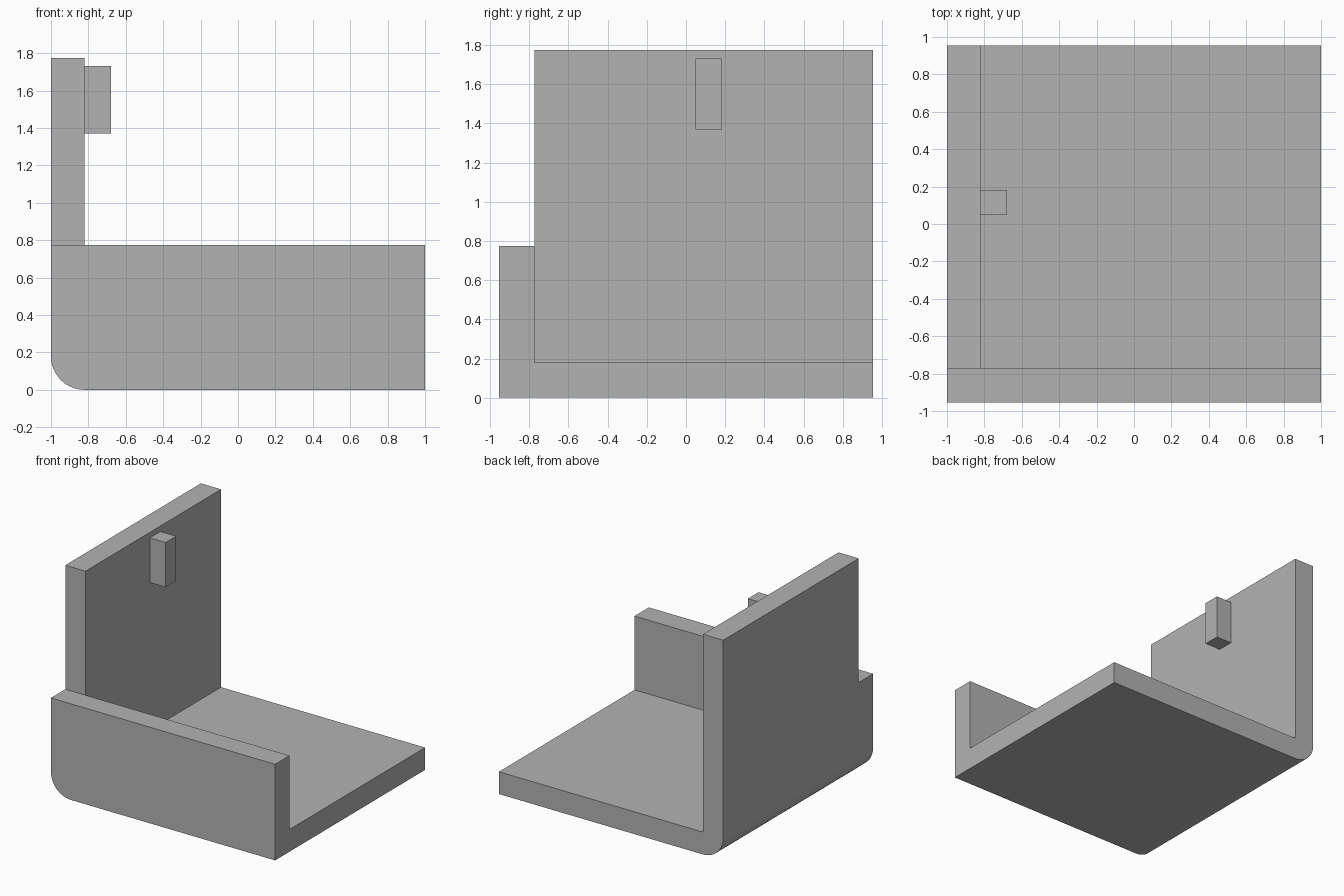
import bpy
import bmesh
from math import pi, sin, cos

if "Cube" in bpy.data.objects:
    bpy.data.objects.remove(bpy.data.objects["Cube"], do_unlink=True)

# Overall dimensions
X, Y = 1.0, 0.955
WALL_TOP, FRONT_TOP = 1.775, 0.775
T = 0.18                      # wall and floor thickness
INNER_X, INNER_Y = T - X, -0.772

grey = bpy.data.materials.new("plain grey")
grey.use_nodes = True
colour = (0.45, 0.45, 0.45, 1)
grey.diffuse_color = colour
grey.node_tree.nodes["Principled BSDF"].inputs["Base Color"].default_value = colour


def prism(name, profile, y0, y1):
    """Extrude an x-z profile along y."""
    bm = bmesh.new()
    face = bm.faces.new([bm.verts.new((x, y0, z)) for x, z in profile])
    made = bmesh.ops.extrude_face_region(bm, geom=[face])["geom"]
    verts = [v for v in made if isinstance(v, bmesh.types.BMVert)]
    bmesh.ops.translate(bm, verts=verts, vec=(0, y1 - y0, 0))
    bmesh.ops.recalc_face_normals(bm, faces=bm.faces)
    mesh = bpy.data.meshes.new(name)
    bm.to_mesh(mesh)
    bm.free()
    mesh.materials.append(grey)
    obj = bpy.data.objects.new(name, mesh)
    bpy.context.collection.objects.link(obj)
    return obj


def box(name, x0, x1, y0, y1, z0, z1):
    return prism(name, [(x0, z0), (x1, z0), (x1, z1), (x0, z1)], y0, y1)


def cut(obj, cutter):
    """Subtract a helper block, then remove it."""
    cutter.hide_render = True
    mod = obj.modifiers.new("cut", 'BOOLEAN')
    mod.operation, mod.solver, mod.object = 'DIFFERENCE', 'EXACT', cutter
    bpy.context.view_layer.objects.active = obj
    bpy.ops.object.modifier_apply(modifier=mod.name)
    bpy.data.objects.remove(cutter, do_unlink=True)


# Bracket: solid block with one rounded lower edge
STEPS = 16
arc = [(T - X - T * cos(a), T - T * sin(a))
       for a in (pi / 2 * i / STEPS for i in range(STEPS + 1))]
bracket = prism("corner_bracket", arc + [(X, 0), (X, WALL_TOP), (-X, WALL_TOP)], -Y, Y)

# Hollow above the floor, and the step down to the low front wall
cut(bracket, box("hollow_cutter", INNER_X, 2, INNER_Y, 2, T, 3))
cut(bracket, box("front_cutter", -2, 2, -2, INNER_Y, FRONT_TOP, 3))

# Peg on the inside of the tall wall
peg = box("wall_peg", INNER_X, -0.68, 0.048, 0.183, 1.37, 1.73)

# Smooth the rounded edge, keep the corners sharp
bpy.ops.object.select_all(action='DESELECT')
bracket.select_set(True)
bpy.context.view_layer.objects.active = bracket
bpy.ops.object.shade_smooth_by_angle()
